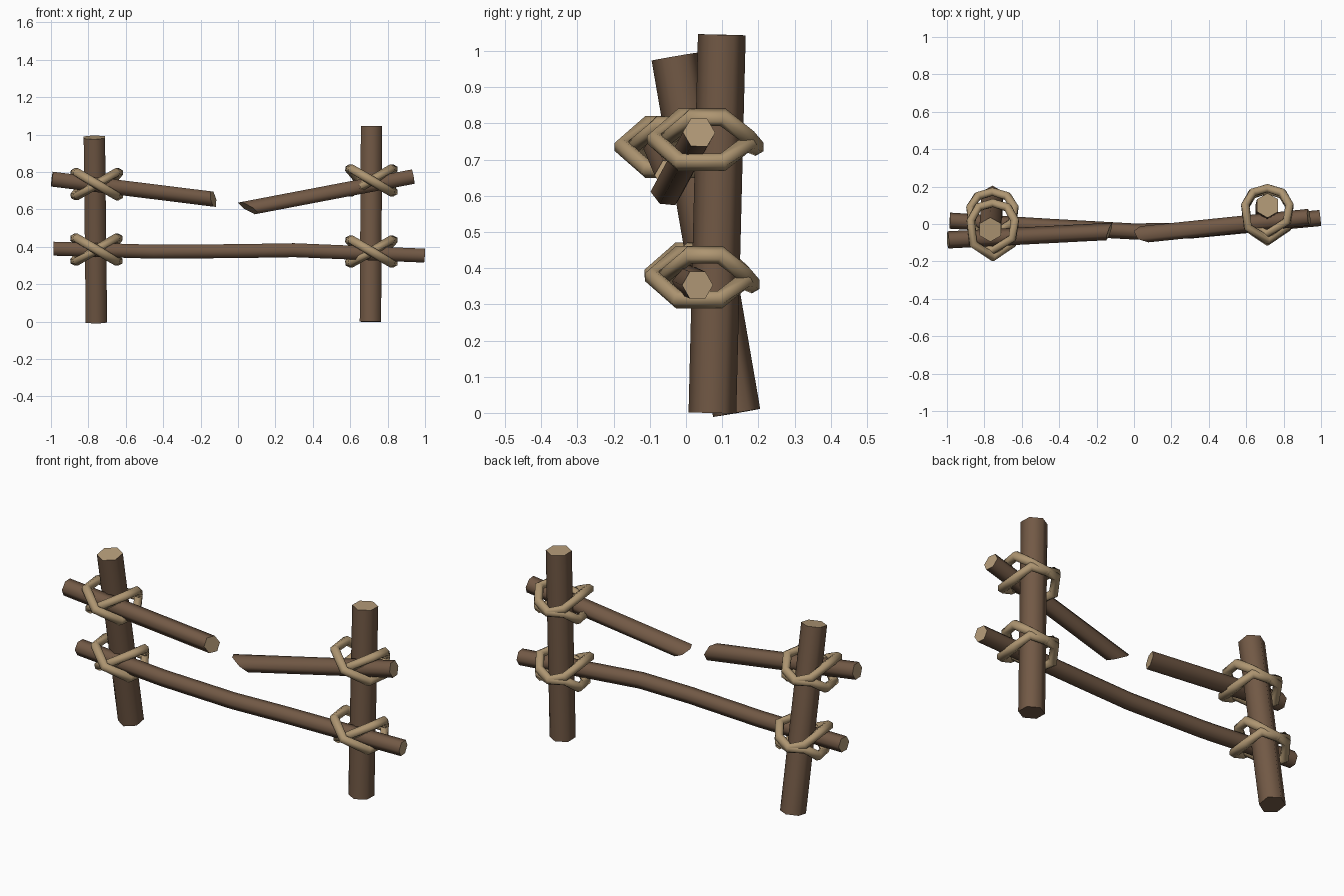
import bpy, bmesh, math
from mathutils import Vector

if "Cube" in bpy.data.objects:
    bpy.data.objects.remove(bpy.data.objects["Cube"])


def material(name, rgb):
    m = bpy.data.materials.new(name)
    m.diffuse_color = (*rgb, 1)
    m.use_nodes = True
    m.node_tree.nodes["Principled BSDF"].inputs["Base Color"].default_value = m.diffuse_color
    return m


BARK = material("brown bark", (0.168, 0.100, 0.060))
WOOD = material("pale cut wood", (0.46, 0.33, 0.19))
ROPE = material("tan rope", (0.42, 0.30, 0.165))


def tube(name, points, radius, mats, ref, closed=False, cream=(), shear=None, inset=0.72):
    """Six-sided tube along points; cream lists the ends (0, 1) with pale cores,
    shear = (end, per_y, per_z) slants a broken end along the axis."""
    pts = [Vector(p) for p in points]
    n = len(pts)
    bm = bmesh.new()
    rings = []
    for i, p in enumerate(pts):
        a = pts[i - 1] if (closed or i) else p
        b = pts[(i + 1) % n] if (closed or i < n - 1) else p
        t = (b - a).normalized()
        u = (ref - t * ref.dot(t)).normalized()
        v = t.cross(u)
        ring = []
        for k in range(6):
            ang = math.tau * k / 6
            off = (u * math.cos(ang) + v * math.sin(ang)) * radius
            co = p + off
            if shear and i == (n - 1) * shear[0]:
                co += Vector((1, t.y / t.x, t.z / t.x)) * (shear[1] * off.y + shear[2] * off.z)
            ring.append(bm.verts.new(co))
        rings.append(ring)
    for i in range(n if closed else n - 1):
        r, s = rings[i], rings[(i + 1) % n]
        for k in range(6):
            bm.faces.new((r[k], r[(k + 1) % 6], s[(k + 1) % 6], s[k])).smooth = True
    if not closed:
        for end, ring in ((0, rings[0]), (1, rings[-1])):
            cap = bm.faces.new(ring[::-1] if end == 0 else ring)
            for e in cap.edges:
                e.smooth = False
            if end in cream:
                # pale core inside a rim of bark
                bmesh.ops.inset_region(bm, faces=[cap], thickness=radius * (1 - inset) * 0.87)
                cap.material_index = 1
    bmesh.ops.recalc_face_normals(bm, faces=bm.faces)
    me = bpy.data.meshes.new(name)
    bm.to_mesh(me)
    bm.free()
    for m in mats:
        me.materials.append(m)
    ob = bpy.data.objects.new(name, me)
    bpy.context.collection.objects.link(ob)
    return ob


Y, Z = Vector((0, 1, 0)), Vector((0, 0, 1))
LOG = (BARK, WOOD)

# Posts
tube("left_post", [(-0.757, 0.14, 0), (-0.768, -0.03, 0.985)], 0.066, LOG, Y, cream=(1,))
tube("right_post", [(0.708, 0.073, 0), (0.714, 0.099, 1.045)], 0.066, LOG, Y, cream=(1,))

# Whole lower rail, slightly bent
tube("lower_rail", [(-0.985, 0.018, 0.39), (-0.45, -0.015, 0.374), (0, -0.04, 0.377),
                    (0.3, -0.035, 0.382), (0.995, 0.032, 0.353)], 0.043, LOG, Y, cream=(0, 1))

# Snapped upper rail, in two halves
tube("broken_rail_left", [(-0.995, -0.085, 0.762), (-0.132, -0.04, 0.655)], 0.046, LOG, Y,
     cream=(0, 1), shear=(1, 0.4, -0.3), inset=0.92)
tube("broken_rail_right", [(0.055, -0.055, 0.607), (0.935, 0.036, 0.775)], 0.045, LOG, Y,
     cream=(0, 1), shear=(0, -0.4, -1.0), inset=0.85)


# Rope lashings: two tilted loops crossing in front of each joint
def lashing(name, x, z, rail_y, post_y):
    back = post_y + 0.1
    for label, s, gap in (("under", 1, 0.066), ("over", -1, 0.098)):
        f = rail_y - gap
        mid = (rail_y + post_y) / 2 + 0.02
        half = [(0.105, f + 0.07, 0.062), (0.118, mid + 0.03, 0.062), (0.08, back - 0.025, 0.012)]
        path = [(x, f, z)]
        path += [(x + px, py, z + s * pz) for px, py, pz in half]
        path += [(x, back, z - 0.02)]
        path += [(x - px, py, z - s * pz) for px, py, pz in reversed(half)]
        tube(f"{name}_{label}_loop", path, 0.025, (ROPE,), Z, closed=True)


lashing("upper_left_rope", -0.755, 0.735, -0.078, 0.013)
lashing("lower_left_rope", -0.757, 0.385, 0.005, 0.073)
lashing("upper_right_rope", 0.713, 0.755, 0.012, 0.092)
lashing("lower_right_rope", 0.713, 0.375, 0.006, 0.082)
